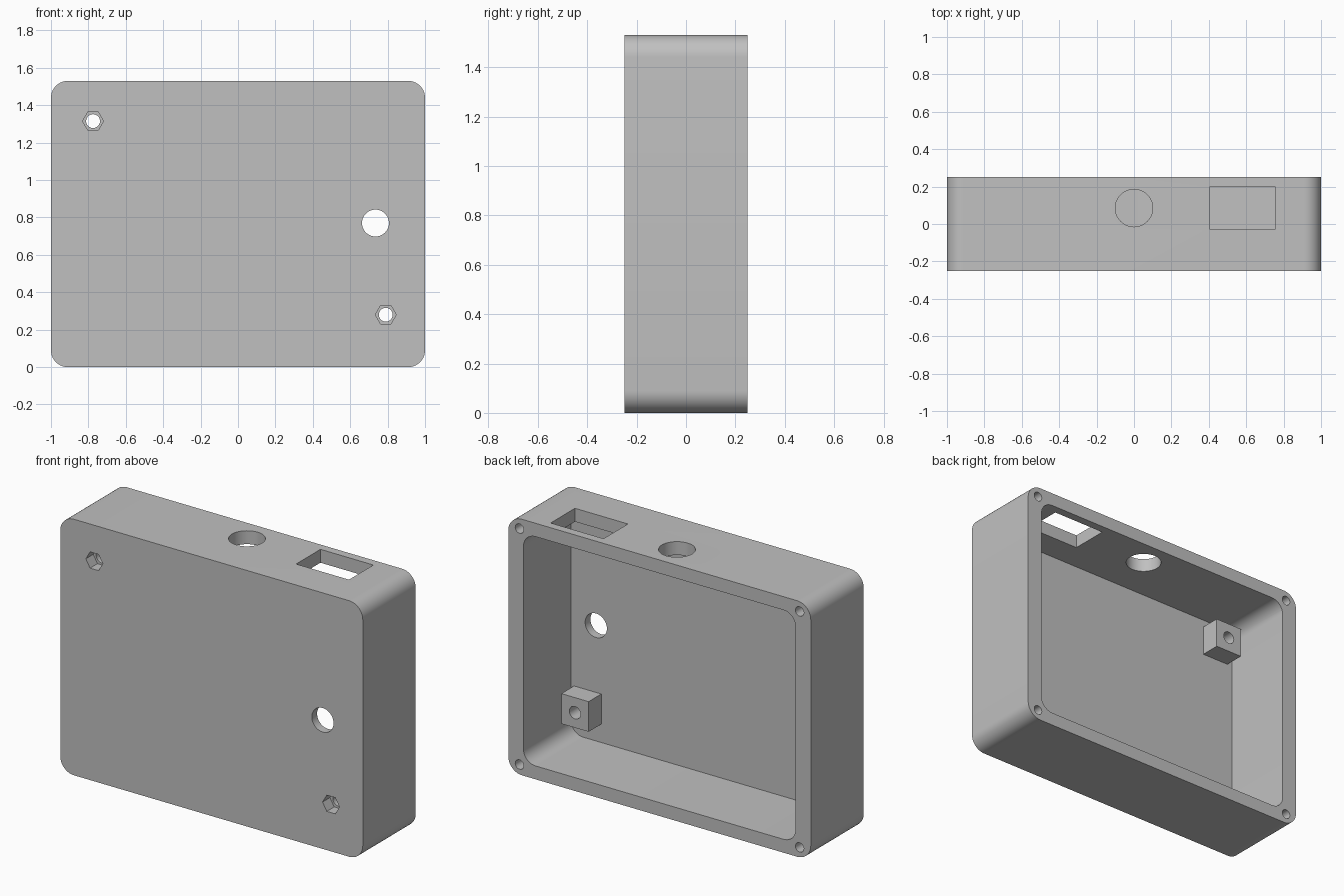
import bpy
import bmesh
from math import cos, sin, pi
from mathutils import Vector

cube = bpy.data.objects.get("Cube")
if cube:
    bpy.data.objects.remove(cube, do_unlink=True)

WIDTH, DEPTH, HEIGHT = 2.0, 0.5, 1.53
BACK, FRONT = DEPTH / 2, -DEPTH / 2
FLOOR = FRONT + 0.05
OVER = 0.05

grey = bpy.data.materials.new("plain_grey")
grey.use_nodes = True
colour = (0.53, 0.53, 0.53, 1)
grey.diffuse_color = colour
grey.node_tree.nodes["Principled BSDF"].inputs["Base Color"].default_value = colour


def ring(cx, cy, radius, sides=40):
    return [(cx + radius * cos(2 * pi * i / sides),
             cy + radius * sin(2 * pi * i / sides)) for i in range(sides)]


def rounded_rect(cx, cy, w, h, radius, steps=10):
    """Outline with four rounded corners, or sharp ones when radius is 0."""
    signs = [(1, 1), (-1, 1), (-1, -1), (1, -1)]
    points = []
    for corner, (sx, sy) in enumerate(signs):
        px, py = cx + sx * (w / 2 - radius), cy + sy * (h / 2 - radius)
        if radius == 0:
            points.append((px, py))
            continue
        for i in range(steps + 1):
            a = (corner + i / steps) * pi / 2
            points.append((px + radius * cos(a), py + radius * sin(a)))
    return points


def prism(name, outline, start, end, axis="y"):
    """Extrude an outline along y (outline in x, z) or z (outline in x, y)."""
    bm = bmesh.new()

    def place(u, v):
        return (u, start, v) if axis == "y" else (u, v, start)
    face = bm.faces.new([bm.verts.new(place(u, v)) for u, v in outline])
    result = bmesh.ops.extrude_face_region(bm, geom=[face])
    length = end - start
    shift = Vector((0, length, 0)) if axis == "y" else Vector((0, 0, length))
    bmesh.ops.translate(
        bm, vec=shift,
        verts=[g for g in result["geom"] if isinstance(g, bmesh.types.BMVert)])
    bmesh.ops.recalc_face_normals(bm, faces=bm.faces)
    mesh = bpy.data.meshes.new(name)
    bm.to_mesh(mesh)
    bm.free()
    mesh.materials.append(grey)
    obj = bpy.data.objects.new(name, mesh)
    bpy.context.collection.objects.link(obj)
    return obj


def combine(target, tool, operation="DIFFERENCE"):
    mod = target.modifiers.new(tool.name, "BOOLEAN")
    mod.operation = operation
    mod.solver = "EXACT"
    mod.object = tool
    bpy.context.view_layer.objects.active = target
    bpy.ops.object.modifier_apply(modifier=mod.name)
    bpy.data.objects.remove(tool, do_unlink=True)


# Open-backed shell
mid = HEIGHT / 2
case = prism("case", rounded_rect(0, mid, WIDTH, HEIGHT, 0.09), FRONT, BACK)
combine(case, prism("cavity", rounded_rect(0, mid, WIDTH - 0.2, HEIGHT - 0.16, 0.08),
                    FLOOR, BACK + OVER))

# Mounting posts with screw holes and hexagonal nut pockets
for x, z in [(0.79, 0.28), (-0.775, 1.315)]:
    combine(case, prism("post", rounded_rect(x, z, 0.18, 0.18, 0),
                        FLOOR - 0.02, -0.08), "UNION")
    combine(case, prism("post_hole", ring(x, z, 0.037, 32), FRONT - OVER, 0))
    combine(case, prism("nut_pocket", ring(x, z, 0.056, 6), FRONT - OVER, FRONT + 0.07))

# Round opening in the front panel
combine(case, prism("front_opening", ring(0.735, 0.77, 0.072), FRONT - OVER, 0))

# Openings in the top wall
combine(case, prism("round_top_opening", ring(0, 0.085, 0.1),
                    HEIGHT - 0.12, HEIGHT + OVER, "z"))
combine(case, prism("square_top_opening", rounded_rect(0.58, 0.085, 0.35, 0.23, 0),
                    HEIGHT - 0.12, HEIGHT + OVER, "z"))

# Blind screw holes in the back rim corners
for sx in (-1, 1):
    for sz in (-1, 1):
        hole = ring(sx * 0.926, mid + sz * (mid - 0.06), 0.028, 24)
        combine(case, prism("rim_hole", hole, BACK - 0.2, BACK + OVER))

# Smooth curves with crisp edges
bpy.ops.object.select_all(action="DESELECT")
case.select_set(True)
bpy.context.view_layer.objects.active = case
bpy.ops.object.shade_smooth_by_angle(angle=pi / 6)
